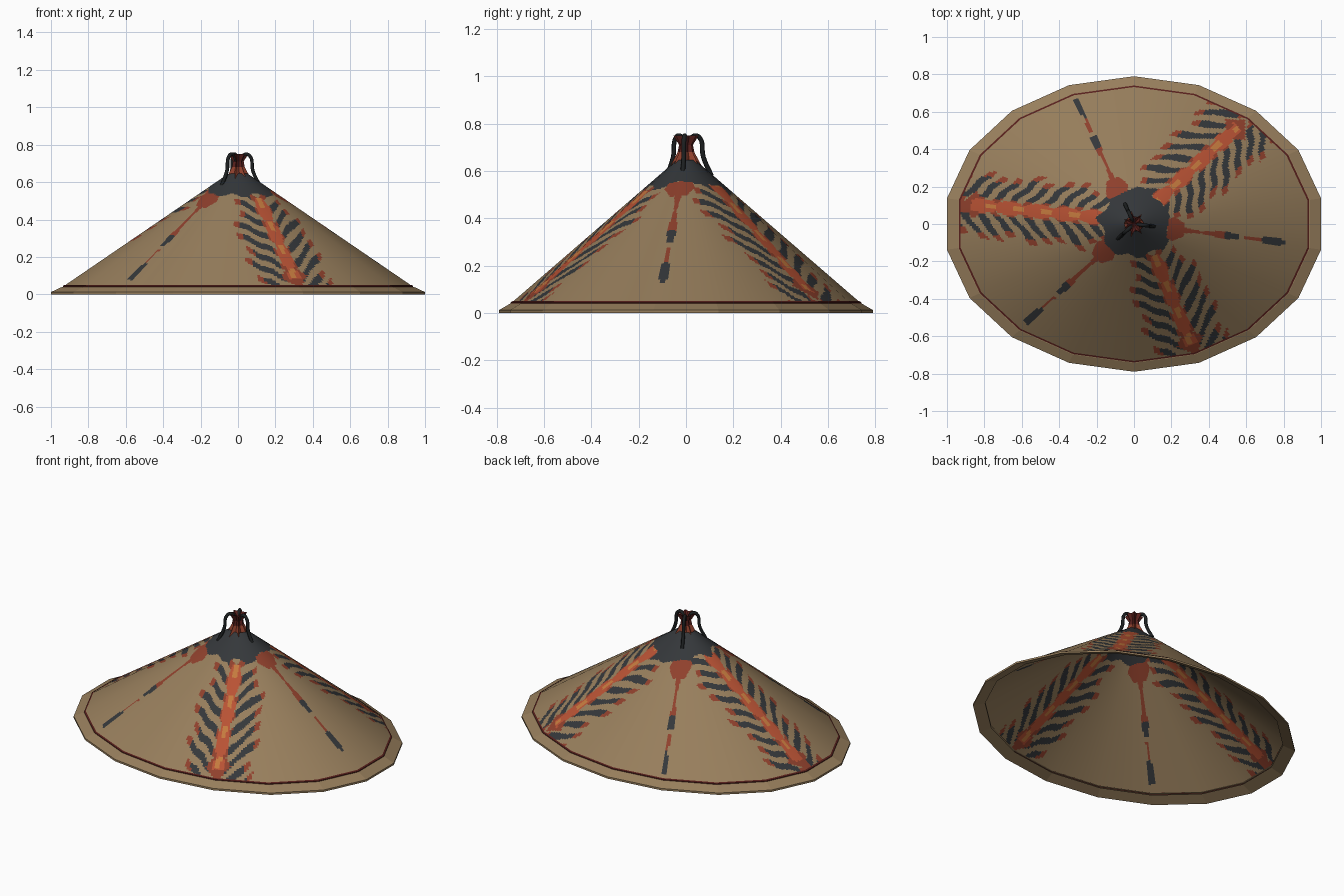
import bpy
from math import sin, cos, pi, hypot, floor
from mathutils import Vector

cube = bpy.data.objects.get("Cube")
if cube:
    bpy.data.objects.remove(cube, do_unlink=True)

RX, RY, SIDES = 1.0154, 0.79, 18
EDGE, BASE_Z, RISE = 0.93, 0.045, 0.635


def material(name, *rgb):
    lin = [((c / 255 + 0.055) / 1.055) ** 2.4 for c in rgb] + [1]
    mat = bpy.data.materials.new(name)
    mat.use_nodes = True
    mat.diffuse_color = lin
    bsdf = mat.node_tree.nodes["Principled BSDF"]
    bsdf.inputs["Base Color"].default_value = lin
    bsdf.inputs["Roughness"].default_value = 0.9
    return mat


straw = material("straw tan", 151, 126, 92)
slate = material("slate grey", 52, 55, 58)
rust = material("rust red", 143, 64, 44)
ember = material("orange red", 184, 82, 52)
amber = material("amber", 196, 122, 62)
maroon = material("maroon", 88, 32, 28)
black = material("cord black", 28, 31, 32)
STRAW, SLATE, RUST, EMBER, AMBER = range(5)


def make_mesh(name, verts, faces, mats):
    mesh = bpy.data.meshes.new(name)
    mesh.from_pydata(verts, [], faces)
    for m in mats:
        mesh.materials.append(m)
    obj = bpy.data.objects.new(name, mesh)
    bpy.context.collection.objects.link(obj)
    return obj


def rim_point(i):
    a = pi / 2 + 2 * pi * i / SIDES
    return Vector((RX * cos(a), RY * sin(a)))


def grid_faces(rings, n):
    return [(j * n + i, (j + 1) * n + i, (j + 1) * n + (i + 1) % n, j * n + (i + 1) % n)
            for j in range(rings - 1) for i in range(n)]


# Painted feather bands: start, end, half width
BANDS = [(Vector(a), Vector(b), w) for a, b, w in (
    ((-0.14, 0.03), (-0.93, 0.11), 0.17),
    ((0.11, -0.17), (0.33, -0.70), 0.20),
    ((0.09, 0.09), (0.60, 0.56), 0.20))]
# Painted thin lines between the bands
LINES = [(Vector(a), Vector(b)) for a, b in (
    ((-0.07, 0.14), (-0.31, 0.67)),
    ((0.16, -0.02), (0.81, -0.10)),
    ((-0.12, -0.11), (-0.58, -0.53)))]


def along_across(p, a, b):
    d = (b - a).normalized()
    q = p - a
    return q.dot(d), d.x * q.y - d.y * q.x, (b - a).length


def paint(p):
    # thin lines with a broad root
    for a, b in LINES:
        u, v, length = along_across(p, a, b)
        v = abs(v)
        if 0.02 < u < 0.11 and v < 0.065 - 0.5 * abs(u - 0.05):
            return RUST
        if 0.08 < u < length:
            f = u / length
            width = 0.013 + 0.006 * sin(u * 24)
            if v < width and not 0.62 < f < 0.66:
                return SLATE if f > 0.8 or 0.5 < f < 0.62 else RUST
    # dark crown
    wobble = 0.012 * sin(p.x * 50) + 0.012 * sin(p.y * 45)
    if hypot(p.x, p.y) < 0.185 + wobble:
        return SLATE
    # feather bands: spine, then swept barbs with red tips
    for a, b, half in BANDS:
        u, v, length = along_across(p, a, b)
        w = abs(v)
        if u < -0.06:
            continue
        if 0 < u < length - 0.06:
            f = (u / 0.15) % 1
            if f < 0.4 and w < 0.014:
                return AMBER
            if w < 0.022 + 0.016 * sin(f * pi):
                return EMBER
        if abs(u - length + 0.08) + w < 0.075:
            return RUST
        s = (u + 0.95 * w + 0.007 * sin(v * 55 + u * 17)) / 0.088
        reach = min(half, 0.12 + 0.5 * max(u, 0)) + 0.018 * sin(floor(s) * 2.3 + (v > 0))
        if w < reach and s % 1 < 0.5:
            if w > reach - 0.03 or w < 0.045:
                return RUST
            return SLATE
    return STRAW


# Woven cone, divided finely so the paint follows its faces
SUB, RINGS = 20, 125
verts, normals = [], []
for j in range(RINGS):
    t = 0.05 + (EDGE - 0.05) * j / (RINGS - 1)
    for i in range(SIDES):
        for k in range(SUB):
            p = rim_point(i).lerp(rim_point(i + 1), k / SUB) * t
            verts.append((p.x, p.y, BASE_Z + RISE * (1 - t / EDGE)))
            slope = RISE / EDGE / t
            normals.append(Vector((slope * p.x / RX ** 2, slope * p.y / RY ** 2, 1)).normalized())
cone = make_mesh("hat_cone", verts, grid_faces(RINGS, SIDES * SUB),
                 [straw, slate, rust, ember, amber])
for poly in cone.data.polygons:
    poly.use_smooth = True
    poly.material_index = paint(poly.center.xy)
cone.data.normals_split_custom_set_from_vertices(normals)


# Brim and trim rings
def rim_ring(name, profile, mat):
    verts = [(*(rim_point(i) * t), z) for t, z in profile for i in range(SIDES)]
    obj = make_mesh(name, verts, grid_faces(len(profile), SIDES), [mat])
    return obj


rim_ring("brim", [(0.925, 0.042), (0.94, 0.04), (1, 0.012), (1, 0), (0.925, 0.028)][:], straw)
rim_ring("brim_trim", [(0.927, 0.05), (0.937, 0.045), (0.937, 0.037)], maroon)

# Pleated finial on the crown
POINTS = 14
profile = [(0.09, 0.59), (0.06, 0.635), (0.036, 0.68), (0.03, 0.71), (0.055, 0.75), (0.005, 0.725)]
verts = []
for r, z in reversed(profile):
    for i in range(POINTS):
        a = 2 * pi * i / POINTS
        rr = r * (0.6 if i % 2 else 1)
        verts.append((rr * cos(a), rr * sin(a), z))
faces = grid_faces(len(profile), POINTS) + [tuple(range(POINTS))]
finial = make_mesh("crown_finial", verts, faces, [rust, maroon])
for poly in finial.data.polygons:
    poly.material_index = int(poly.center.z > 0.665)

# Cords arching from the finial down to the crown
for n, (a, b) in enumerate(LINES):
    d = (b - a).normalized()
    path = [(0.015, 0.715), (0.035, 0.748), (0.062, 0.742), (0.08, 0.66), (0.118, 0.58)]
    curve = bpy.data.curves.new("cord", "CURVE")
    curve.dimensions = "3D"
    curve.bevel_depth = 0.01
    curve.bevel_resolution = 1
    curve.resolution_u = 5
    curve.use_fill_caps = True
    curve.materials.append(black)
    spline = curve.splines.new("BEZIER")
    spline.bezier_points.add(len(path) - 1)
    for pt, (r, z) in zip(spline.bezier_points, path):
        pt.co = (d.x * r, d.y * r, z)
        pt.handle_left_type = pt.handle_right_type = "AUTO"
    obj = bpy.data.objects.new(f"cord_{n + 1}", curve)
    bpy.context.collection.objects.link(obj)
